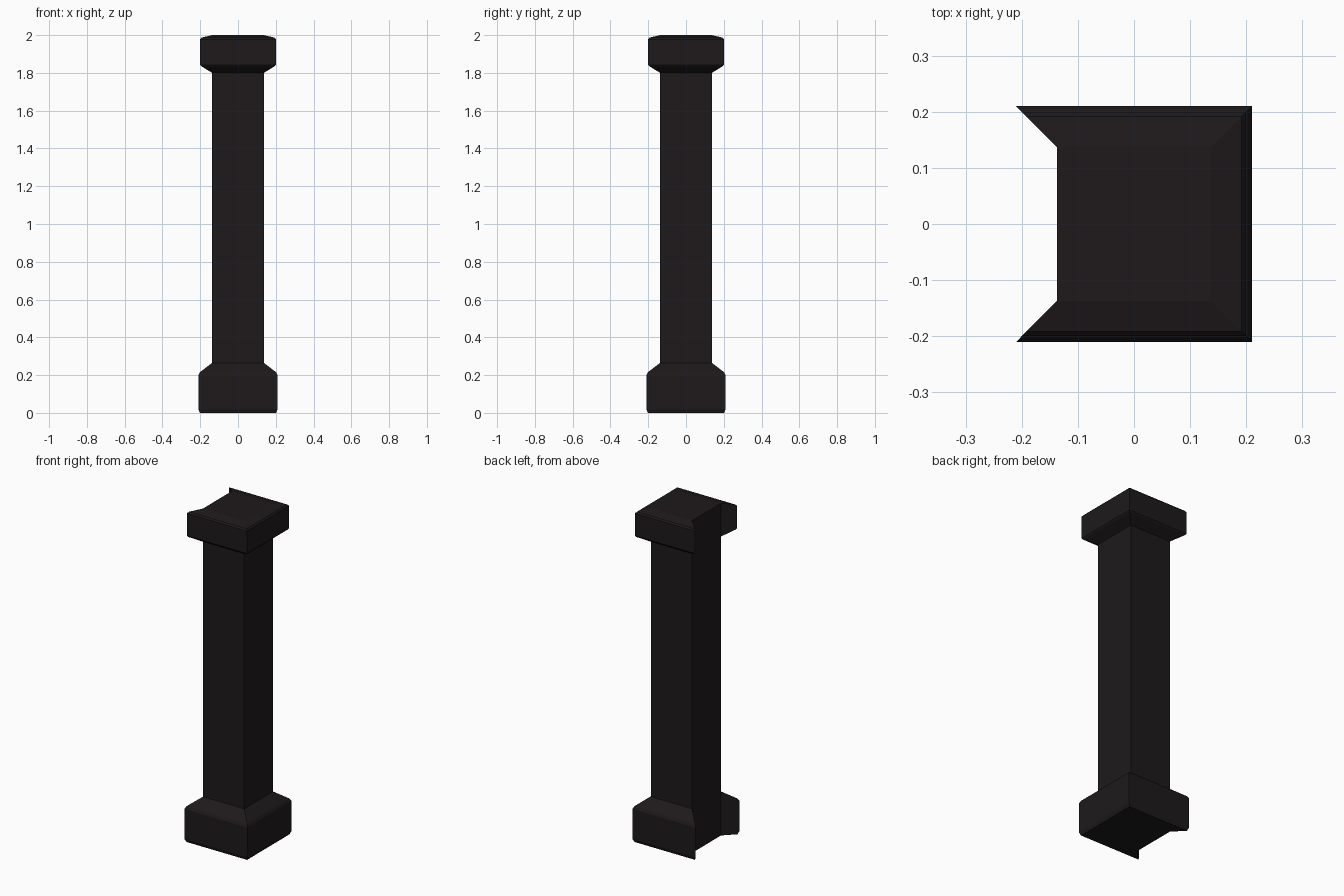
import bpy, bmesh

if "Cube" in bpy.data.objects:
    bpy.data.objects.remove(bpy.data.objects["Cube"])

S = 0.137  # half width of the shaft

# half-width / height profile: plinth, shaft, capital
PROFILE = [(0.202, 0.0), (0.21, 0.02), (0.21, 0.2), (0.202, 0.215),
           (S, 0.265), (S, 1.8), (0.194, 1.835), (0.2, 1.843),
           (0.2, 1.978), (0.192, 1.987), (S, 2.0)]


def ring(bm, h, z):
    """Square section whose mouldings stop at mitres on the flat left side."""
    pts = [(-S, -S), (-h, -h), (h, -h), (h, h), (-h, h), (-S, S)]
    return [bm.verts.new((x, y, z)) for x, y in pts]


# Pillar: loft the sections and close both ends
bm = bmesh.new()
rings = [ring(bm, h, z) for h, z in PROFILE]
for a, b in zip(rings, rings[1:]):
    for i in range(6):
        j = (i + 1) % 6
        bm.faces.new((a[i], a[j], b[j], b[i]))
bm.faces.new(rings[0][::-1])
bm.faces.new(rings[-1])
bmesh.ops.remove_doubles(bm, verts=bm.verts[:], dist=0.0005)
bmesh.ops.recalc_face_normals(bm, faces=bm.faces[:])

mesh = bpy.data.meshes.new("pillar")
bm.to_mesh(mesh)
bm.free()
pillar = bpy.data.objects.new("pillar", mesh)
bpy.context.collection.objects.link(pillar)

# Near-black finish
mat = bpy.data.materials.new("dark_wood")
mat.diffuse_color = (0.013, 0.01, 0.011, 1)
mat.use_nodes = True
mat.node_tree.nodes["Principled BSDF"].inputs["Base Color"].default_value = mat.diffuse_color
mesh.materials.append(mat)
